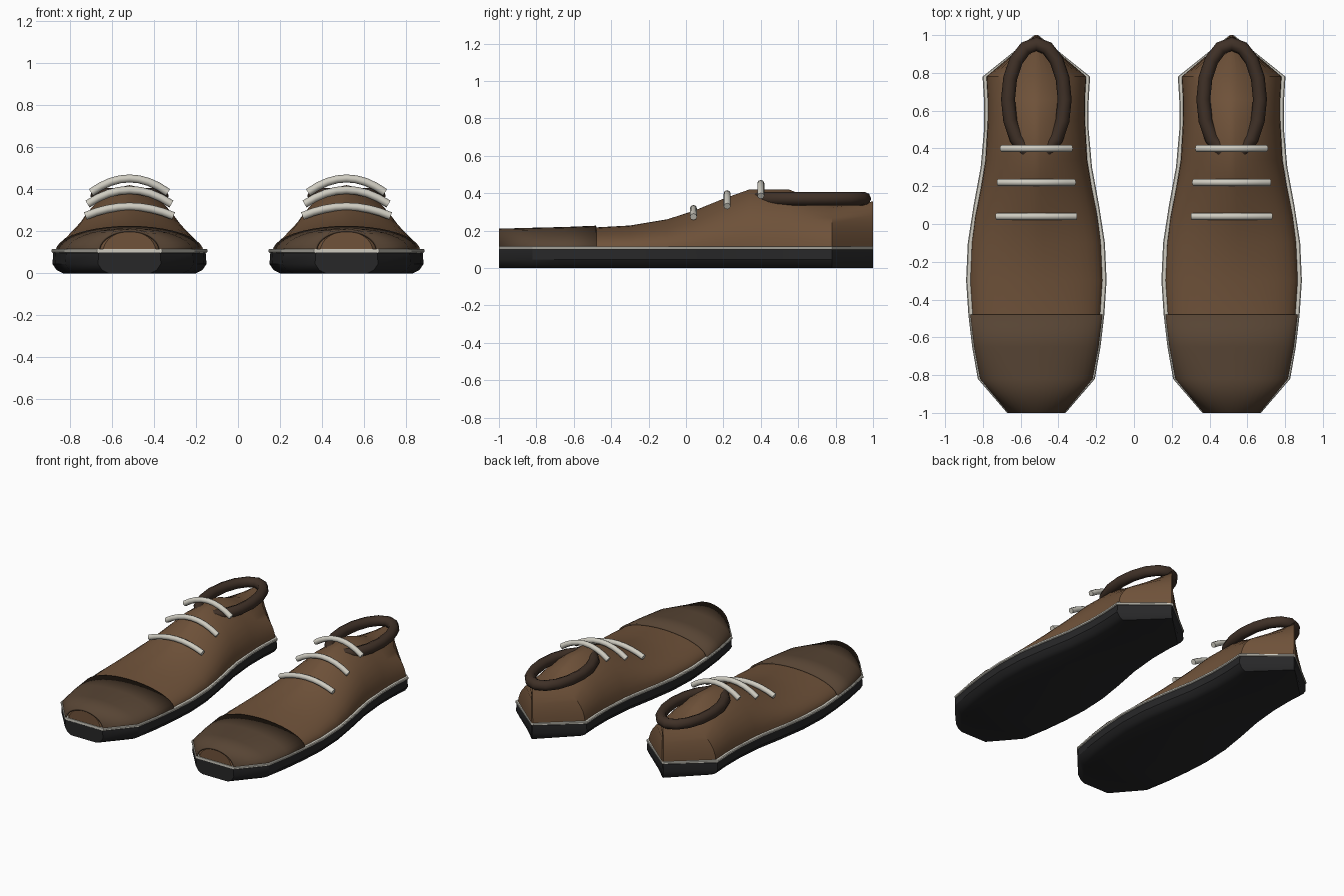
import bpy, bmesh, math

if "Cube" in bpy.data.objects:
    bpy.data.objects.remove(bpy.data.objects["Cube"])


def material(name, rgb):
    m = bpy.data.materials.new(name)
    m.diffuse_color = (*rgb, 1)
    m.use_nodes = True
    m.node_tree.nodes["Principled BSDF"].inputs["Base Color"].default_value = m.diffuse_color
    return m


BROWN = material("brown_leather", (0.16, 0.085, 0.042))
DARK = material("dark_brown_leather", (0.095, 0.058, 0.034))
COLLAR = material("collar_brown", (0.05, 0.03, 0.02))
RUBBER = material("black_rubber", (0.02, 0.02, 0.021))
CREAM = material("cream", (0.62, 0.60, 0.53))

# Half width of the sole along the shoe, toe to heel: (y, half width)
OUTLINE = [(-1, .15), (-.82, .305), (-.65, .335), (-.48, .355), (-.3, .367), (-.1, .358),
           (.1, .327), (.3, .29), (.5, .272), (.65, .272), (.78, .28), (1, .006)]


def loft(name, rings, mat, closed=True, caps=True, angle=30):
    """Skin equal-length rings of points into one mesh object."""
    bm = bmesh.new()
    rows = [[bm.verts.new(p) for p in r] for r in rings]
    n = len(rows[0])
    for a, b in zip(rows, rows[1:]):
        for i in range(n if closed else n - 1):
            j = (i + 1) % n
            bm.faces.new((a[i], a[j], b[j], b[i]))
    if caps:
        bm.faces.new(rows[0])
        bm.faces.new(rows[-1])
    bmesh.ops.recalc_face_normals(bm, faces=bm.faces)
    me = bpy.data.meshes.new(name)
    bm.to_mesh(me)
    bm.free()
    ob = bpy.data.objects.new(name, me)
    bpy.context.collection.objects.link(ob)
    me.materials.append(mat)
    bpy.ops.object.select_all(action='DESELECT')
    bpy.context.view_layer.objects.active = ob
    ob.select_set(True)
    bpy.ops.object.shade_smooth_by_angle(angle=math.radians(angle))
    return ob


def slab(name, cx, profile, mat):
    """Slab following the outline; profile lists (height, inset)."""
    rings = []
    for y, w in OUTLINE:
        half = [(max(w - d, .002), z) for z, d in profile]
        rings.append([(cx + x, y, z) for x, z in half] +
                     [(cx - x, y, z) for x, z in reversed(half)])
    return loft(name, rings, mat)


def arch(cx, y, w, top, power, base=.105, n=20):
    """Domed cross-section of the upper."""
    pts = []
    for i in range(n + 1):
        t = math.pi * i / n
        c = math.cos(t)
        pts.append((cx + math.copysign(w * abs(c) ** power, c), y,
                    base + (top - base) * math.sin(t)))
    return pts


def tube(name, path, radius, mat, sides=8, closed=False):
    cu = bpy.data.curves.new(name, 'CURVE')
    cu.dimensions = '3D'
    cu.bevel_depth = radius
    cu.bevel_resolution = (sides - 4) // 2
    cu.use_fill_caps = True
    sp = cu.splines.new('POLY')
    sp.points.add(len(path) - 1)
    for p, co in zip(sp.points, path):
        p.co = (*co, 1)
    sp.use_cyclic_u = closed
    cu.materials.append(mat)
    ob = bpy.data.objects.new(name, cu)
    bpy.context.collection.objects.link(ob)
    return ob


# Upper stations: y, half width, top height, section power
UPPER = [(-.995, .125, .2, 1), (-.82, .285, .206, 1), (-.65, .318, .21, 1),
         (-.48, .34, .217, 1), (-.3, .352, .227, 1.1), (-.1, .343, .26, 1.25),
         (.04, .325, .305, 1.35), (.2, .293, .37, 1.4), (.34, .27, .42, 1.4),
         (.55, .258, .42, 1.4), (.66, .258, .375, 1.3), (.78, .265, .335, 1.2),
         (1, .006, .355, 1)]
CAP = [(-1, .15, .21, 1), (-.82, .3, .215, 1), (-.65, .332, .219, 1), (-.48, .352, .226, 1)]

# Laces: y, half length, end height, middle height
LACES = [(.04, .21, .273, .318), (.22, .2, .33, .397), (.4, .183, .385, .452)]


def shoe(side, cx):
    # sole and welt
    slab(side + "_sole", cx, [(0, .05), (.015, .02), (.045, 0), (.1, .004)], RUBBER)
    slab(side + "_welt", cx, [(.098, 0), (.102, -.005), (.112, -.005), (.116, 0)], CREAM)
    # upper and toe cap
    loft(side + "_upper", [arch(cx, *s) for s in UPPER], BROWN)
    cap = loft(side + "_toe_cap", [arch(cx, *s) for s in CAP], DARK, closed=False, caps=False)
    thick = cap.modifiers.new("thickness", 'SOLIDIFY')
    thick.thickness = .012
    # padded ankle collar
    ring = []
    for i in range(16):
        a = 2 * math.pi * i / 16
        ring.append((cx + .15 * math.cos(a), .66 + .293 * math.sin(a), .37))
    tube(side + "_collar", ring, .037, COLLAR, closed=True)
    # laces
    for k, (y, w, z0, z1) in enumerate(LACES, 1):
        path = []
        for i in range(9):
            u = -1 + i / 4
            path.append((cx + w * u, y, z1 - (z1 - z0) * u * u))
        tube(f"{side}_lace_{k}", path, .019, CREAM)


shoe("left", -.517)
shoe("right", .517)
